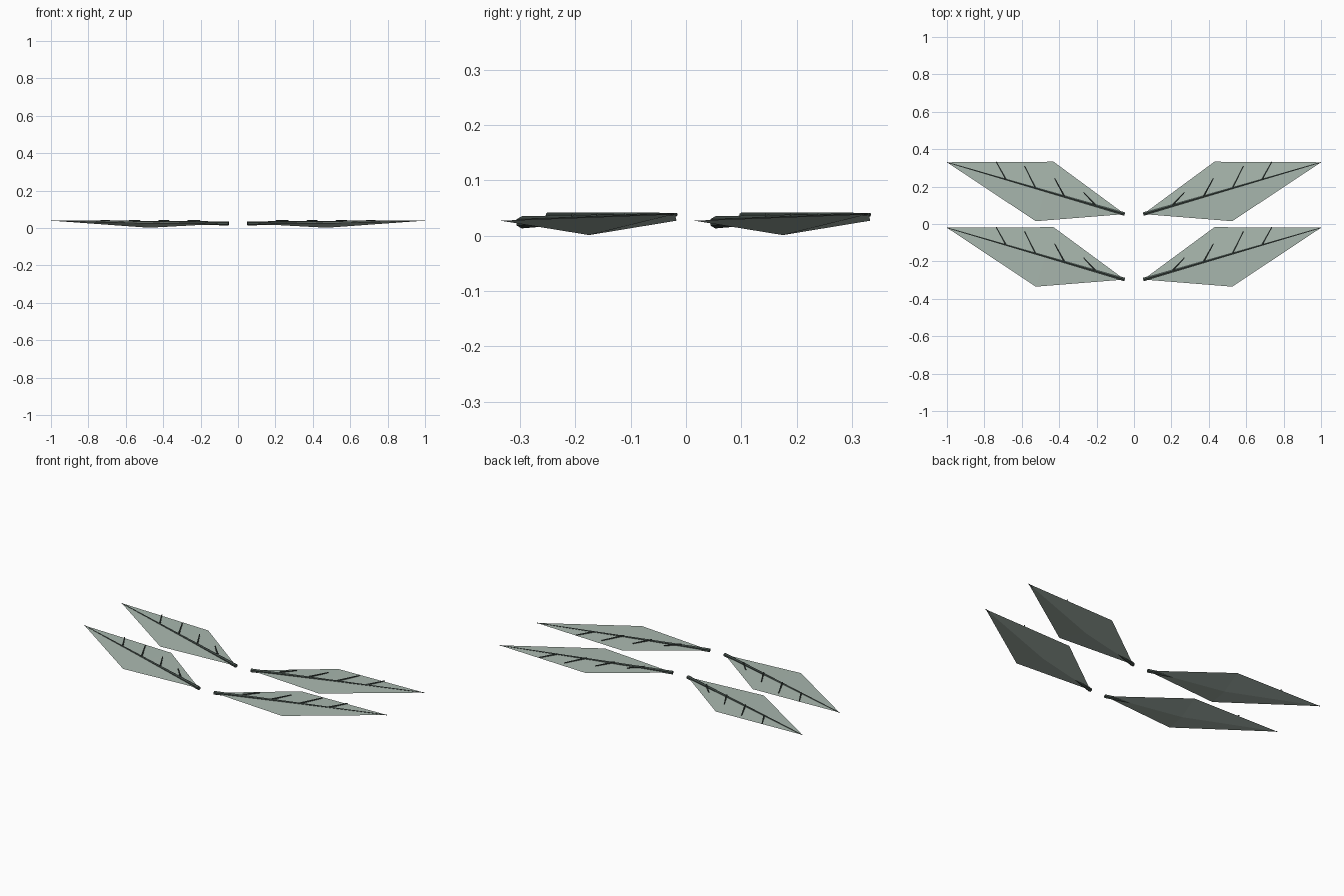
import bpy, bmesh
from mathutils import Vector

if "Cube" in bpy.data.objects:
    bpy.data.objects.remove(bpy.data.objects["Cube"])


def material(name, color):
    m = bpy.data.materials.new(name)
    m.diffuse_color = color
    m.use_nodes = True
    m.node_tree.nodes["Principled BSDF"].inputs["Base Color"].default_value = m.diffuse_color
    return m


membrane_mat = material("membrane_green", (0.40, 0.48, 0.43, 1))
vein_mat = material("vein_dark", (0.06, 0.08, 0.07, 1))

# Wing outline, for the back right wing
ROOT = Vector((0.05, 0.053, 0.024))
LEAD = Vector((0.43, 0.333, 0.027))
TIP = Vector((1.0, 0.33, 0.039))
TRAIL = Vector((0.525, 0.015, 0.027))
CENTRE = Vector((0.475, 0.175, 0))


def finish(bm, name, mat, mirror, dy):
    for v in bm.verts:
        v.co.y += dy
        v.co.x *= mirror
    bmesh.ops.recalc_face_normals(bm, faces=bm.faces)
    me = bpy.data.meshes.new(name)
    bm.to_mesh(me)
    bm.free()
    me.materials.append(mat)
    ob = bpy.data.objects.new(name, me)
    bpy.context.collection.objects.link(ob)
    return ob


def membrane(bm):
    # Flat-topped diamond with a shallow keel below
    rim = [bm.verts.new(p) for p in (ROOT, TRAIL, TIP, LEAD)]
    for z in (0.032, 0.001):
        c = bm.verts.new((CENTRE.x, CENTRE.y, z))
        for i in range(4):
            bm.faces.new((rim[i], rim[(i + 1) % 4], c))


def rod(bm, a, b, ra, rb, sides=6):
    # Tapered rod between two points
    d = b - a
    rot = d.to_track_quat('Z', 'Y').to_matrix().to_4x4()
    rot.translation = (a + b) / 2
    bmesh.ops.create_cone(bm, cap_ends=True, segments=sides, radius1=ra,
                          radius2=rb, depth=d.length, matrix=rot)


# Side veins as (start x, start y, end x, end y)
VEINS = [(0.205, 0.10, 0.27, 0.17), (0.37, 0.145, 0.425, 0.245),
         (0.525, 0.19, 0.585, 0.31), (0.685, 0.24, 0.737, 0.333)]

for side, mirror in (("right", 1), ("left", -1)):
    for row, dy in (("back", 0), ("front", -0.35)):
        bm = bmesh.new()
        membrane(bm)
        finish(bm, f"{row}_{side}_wing_membrane", membrane_mat, mirror, dy)
        # Main spine
        bm = bmesh.new()
        rod(bm, ROOT, TIP, 0.011, 0.002)
        finish(bm, f"{row}_{side}_wing_spine", vein_mat, mirror, dy)
        # Branching veins
        bm = bmesh.new()
        for x0, y0, x1, y1 in VEINS:
            rod(bm, Vector((x0, y0, 0.037)), Vector((x1, y1, 0.038)), 0.005, 0.003)
        finish(bm, f"{row}_{side}_wing_veins", vein_mat, mirror, dy)
